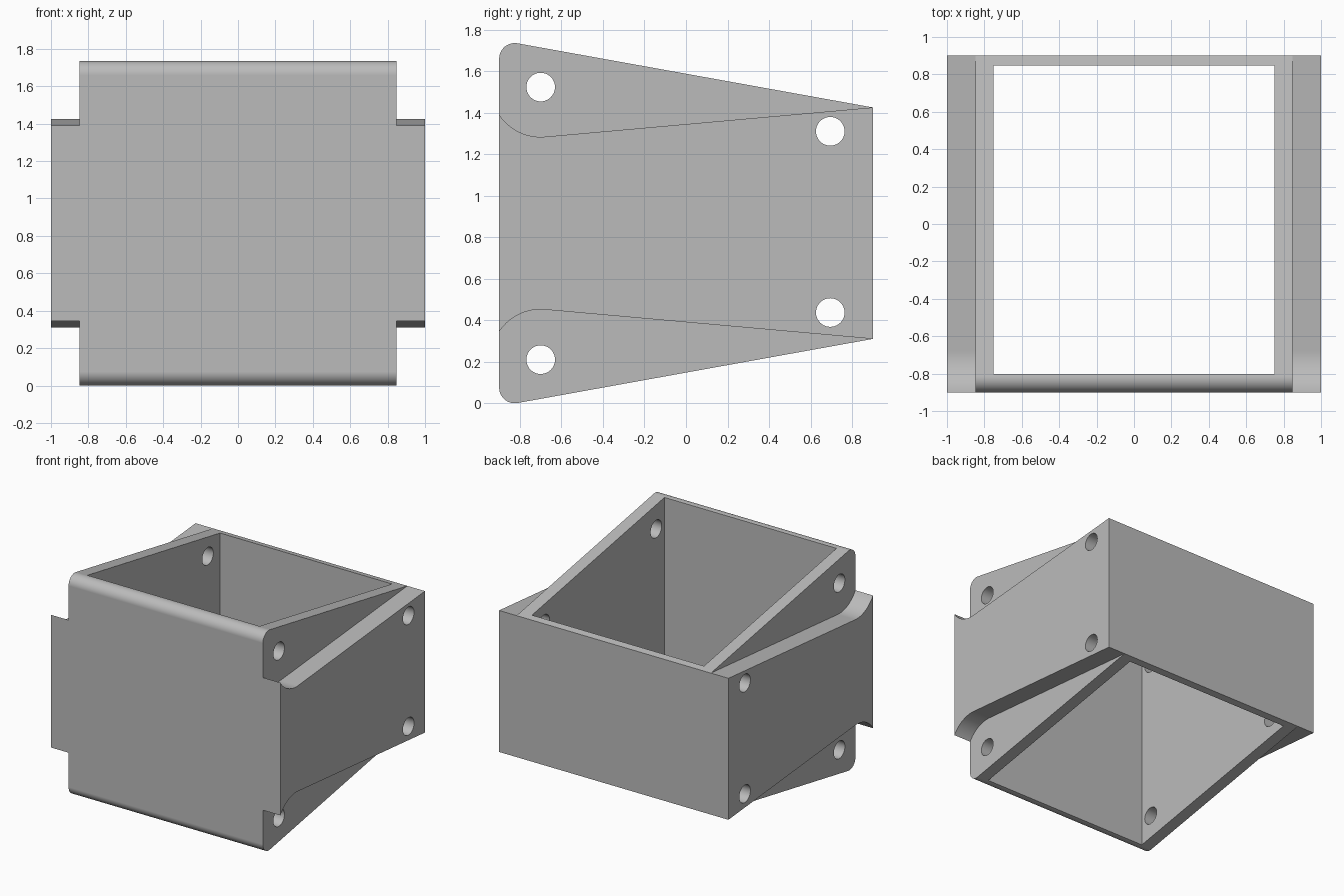
import bpy, bmesh, math

cube = bpy.data.objects.get("Cube")
if cube:
    bpy.data.objects.remove(cube, do_unlink=True)

HEIGHT = 1.735
CORE_X = 0.847          # half width of the central frame
BACK = (0.9, 1.425)     # upper back edge (y, z)
FRONT_HOLE = (-0.7, 1.523)

grey = bpy.data.materials.new("plain grey")
grey.use_nodes = True
colour = (0.5, 0.5, 0.5, 1)
grey.diffuse_color = colour
grey.node_tree.nodes["Principled BSDF"].inputs["Base Color"].default_value = colour


def prism(name, profile, x0, x1):
    """Extrude a (y, z) outline along x."""
    bm = bmesh.new()
    face = bm.faces.new([bm.verts.new((x0, y, z)) for y, z in profile])
    moved = bmesh.ops.extrude_face_region(bm, geom=[face])["geom"]
    bmesh.ops.translate(bm, vec=(x1 - x0, 0, 0),
                        verts=[v for v in moved if isinstance(v, bmesh.types.BMVert)])
    bmesh.ops.recalc_face_normals(bm, faces=bm.faces)
    mesh = bpy.data.meshes.new(name)
    bm.to_mesh(mesh)
    bm.free()
    mesh.materials.append(grey)
    obj = bpy.data.objects.new(name, mesh)
    bpy.context.collection.objects.link(obj)
    return obj


def arc(centre, r, a0, a1, n):
    angles = [a0 + (a1 - a0) * i / n for i in range(n + 1)]
    return [(centre[0] + r * math.cos(a), centre[1] + r * math.sin(a)) for a in angles]


def flip(points):
    return [(y, HEIGHT - z) for y, z in points]


def cut(target, cutter):
    mod = target.modifiers.new("cut", "BOOLEAN")
    mod.operation = "DIFFERENCE"
    mod.solver = "EXACT"
    mod.object = cutter
    bpy.context.view_layer.objects.active = target
    bpy.ops.object.modifier_apply(modifier=mod.name)
    bpy.data.objects.remove(cutter, do_unlink=True)


# Wedge outline with rounded front corners
r = 0.075
slope = math.atan2(HEIGHT - BACK[1], 1.73)
upper = [BACK] + arc((-0.9 + r, HEIGHT - r), r, math.pi / 2 - slope, math.pi, 14)
body = prism("bracket_frame", upper + flip(upper)[::-1], -1, 1)

# Scalloped steps that leave a tapered rib on each side
dy, dz = BACK[0] - FRONT_HOLE[0], BACK[1] - FRONT_HOLE[1]
rib_r = 0.24
tangent = math.atan2(dz, dy) - math.acos(rib_r / math.hypot(dy, dz))
curve = arc(FRONT_HOLE, rib_r, tangent, -math.pi + 0.3, 24)
step = [(1.1, 2), (1.1, BACK[1] + 0.017), BACK] + curve + [(-1.1, curve[-1][1]), (-1.1, 2)]
for side in (-1, 1):
    for outline in (step, flip(step)):
        cut(body, prism("step_cutter", outline, side * CORE_X, side * 1.2))

# Open rectangular middle
opening = [(-0.803, -1), (0.847, -1), (0.847, 3), (-0.803, 3)]
cut(body, prism("opening_cutter", opening, -0.75, 0.75))

# Cross holes through both side walls
for centre in (FRONT_HOLE, (-0.7, 0.21), (0.695, 1.31), (0.695, 0.437)):
    circle = arc(centre, 0.069, 0, 2 * math.pi, 40)[:-1]
    cut(body, prism("hole_cutter", circle, -1.2, 1.2))

# Smooth rounds, crisp edges
bpy.ops.object.select_all(action="DESELECT")
body.select_set(True)
bpy.context.view_layer.objects.active = body
bpy.ops.object.shade_smooth_by_angle(angle=math.radians(25))
weighted = body.modifiers.new("even_shading", "WEIGHTED_NORMAL")
weighted.keep_sharp = True
